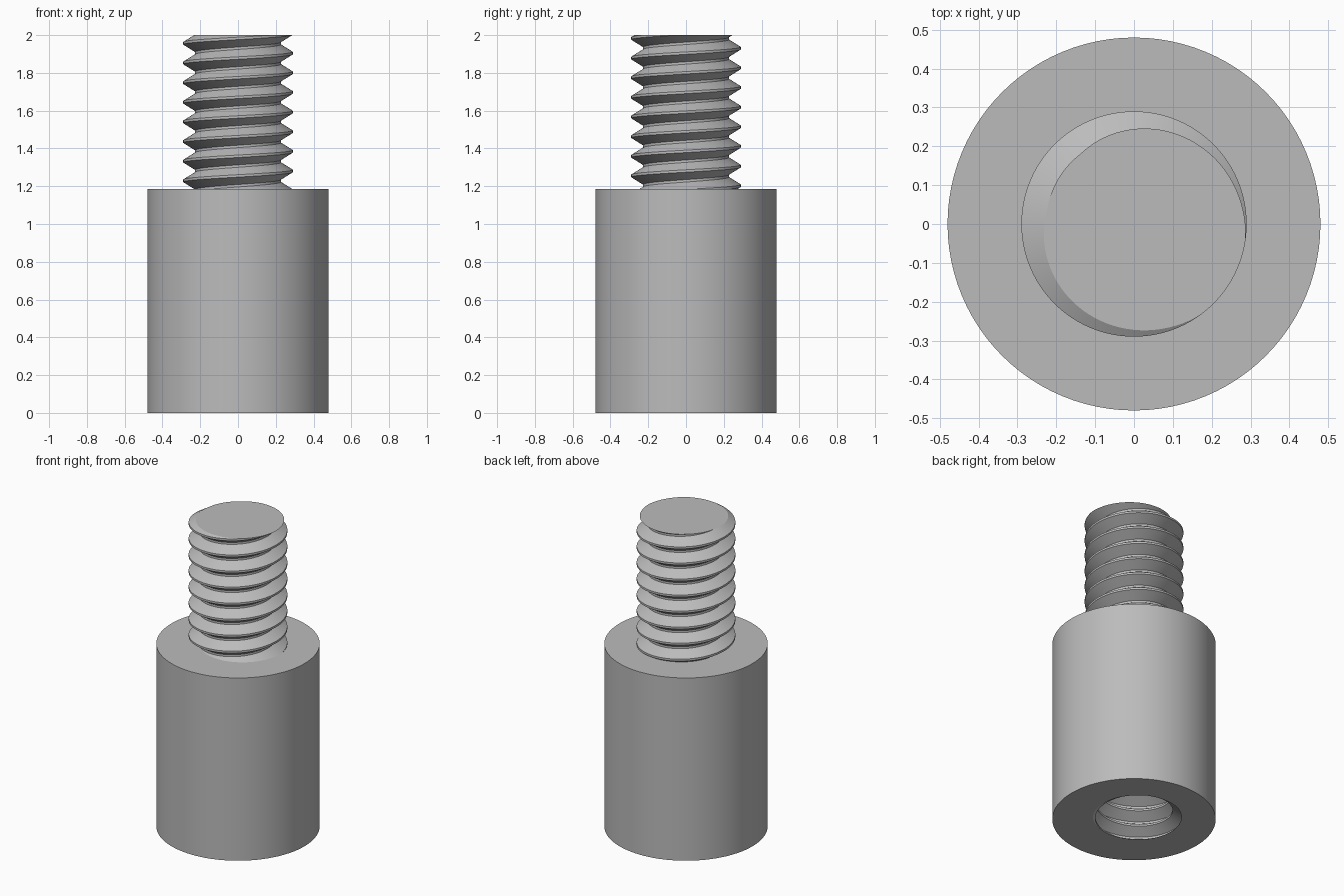
import bpy, bmesh, math
from mathutils import Vector

if "Cube" in bpy.data.objects:
    bpy.data.objects.remove(bpy.data.objects["Cube"], do_unlink=True)

SEG = 96
PITCH = 0.104
MAJOR, MINOR = 0.29, 0.227
BODY_R, BODY_H, TOP = 0.48, 1.185, 2.0
HOLE_DEPTH = 0.8

steel = bpy.data.materials.new("steel grey")
steel.use_nodes = True
grey = (0.5, 0.5, 0.5, 1)
steel.diffuse_color = grey
steel.node_tree.nodes["Principled BSDF"].inputs["Base Color"].default_value = grey


def thread(bm, low, high, crest_z, crest_angle):
    """Right-handed thread surface trimmed flat at low and high; returns both rims."""
    # Trapezoid profile: narrow crest, flank, wider root, flank
    profile = [(MAJOR, -1 / 16), (MAJOR, 1 / 16), (MINOR, 3 / 8 + 1 / 16),
               (MINOR, 5 / 8 - 1 / 16), (MAJOR, 1 - 1 / 16)]
    below = math.ceil((crest_z - low) / PITCH) + 2
    turns = math.ceil((high - low) / PITCH) + 4
    previous = None
    for k in range(SEG * turns + 1):
        a = crest_angle + math.tau * k / SEG
        z = crest_z + PITCH * (k / SEG - below)
        row = [bm.verts.new((r * math.cos(a), r * math.sin(a), z + PITCH * t))
               for r, t in profile]
        if previous:
            for j in range(len(profile) - 1):
                bm.faces.new((previous[j], row[j], row[j + 1], previous[j + 1]))
        previous = row
    bmesh.ops.remove_doubles(bm, verts=bm.verts[:], dist=1e-5)
    for z, n in ((low, -1), (high, 1)):
        bmesh.ops.bisect_plane(bm, geom=bm.verts[:] + bm.edges[:] + bm.faces[:],
                               dist=1e-6, plane_co=(0, 0, z), plane_no=(0, 0, n),
                               clear_outer=True)
    rims = []
    for z in (low, high):
        rims.append([e for e in bm.edges if e.is_boundary
                     and all(abs(v.co.z - z) < 1e-4 for v in e.verts)])
    return rims


def fill(bm, edges):
    bmesh.ops.triangle_fill(bm, edges=edges, use_beauty=True, normal=Vector((0, 0, 1)))


def finish(bm, name):
    bmesh.ops.recalc_face_normals(bm, faces=bm.faces[:])
    mesh = bpy.data.meshes.new(name)
    bm.to_mesh(mesh)
    bm.free()
    mesh.materials.append(steel)
    obj = bpy.data.objects.new(name, mesh)
    bpy.context.collection.objects.link(obj)
    mesh.shade_smooth()
    mesh.set_sharp_from_angle(angle=math.radians(25))
    return obj


# Threaded stud, rooted slightly inside the body
bm = bmesh.new()
for rim in thread(bm, BODY_H - 0.03, TOP, TOP, math.radians(-30)):
    fill(bm, rim)
finish(bm, "threaded_stud")

# Body with a blind threaded hole in its underside
bm = bmesh.new()
mouth, end = thread(bm, 0, HOLE_DEPTH, 0, math.radians(90))
fill(bm, end)
rings = []
for z in (0, BODY_H):
    rings.append([bm.verts.new((BODY_R * math.cos(math.tau * i / SEG),
                                BODY_R * math.sin(math.tau * i / SEG), z))
                  for i in range(SEG)])
bottom, top = rings
for i in range(SEG):
    j = (i + 1) % SEG
    bm.faces.new((bottom[i], bottom[j], top[j], top[i]))
bm.faces.new(top)
outer = [bm.edges.get((bottom[i], bottom[(i + 1) % SEG])) for i in range(SEG)]
fill(bm, mouth + outer)
finish(bm, "body")
